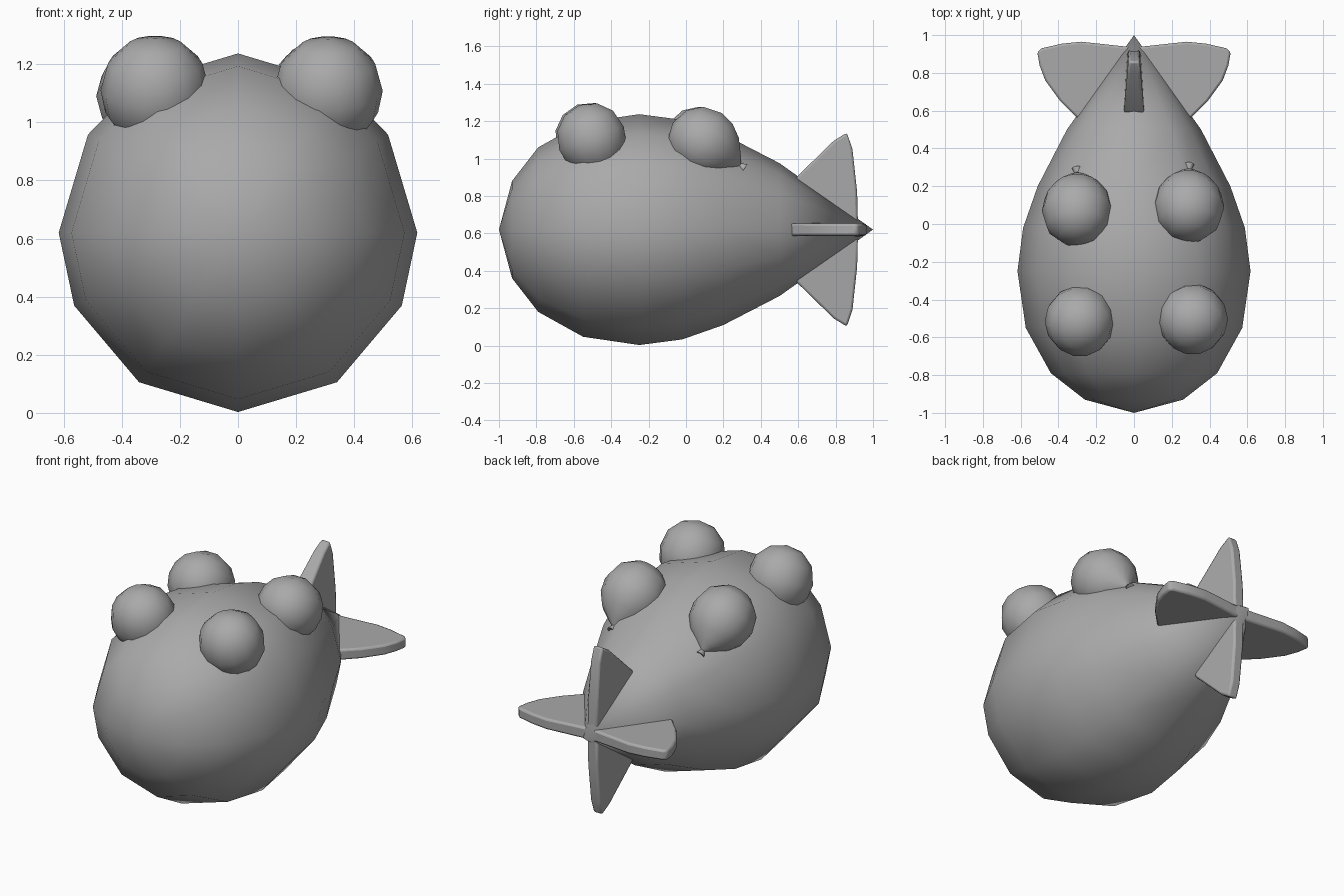
import bpy, bmesh, math
from mathutils import Vector

old = bpy.data.objects.get("Cube")
if old:
    bpy.data.objects.remove(old)

GREY = (0.4, 0.4, 0.4, 1)
mat = bpy.data.materials.new("plain grey")
mat.use_nodes = True
mat.diffuse_color = GREY
mat.node_tree.nodes["Principled BSDF"].inputs["Base Color"].default_value = GREY
AXIS_Z = 0.62


def finish(bm, name, angle):
    bmesh.ops.recalc_face_normals(bm, faces=bm.faces)
    mesh = bpy.data.meshes.new(name)
    bm.to_mesh(mesh)
    bm.free()
    mesh.materials.append(mat)
    obj = bpy.data.objects.new(name, mesh)
    bpy.context.collection.objects.link(obj)
    bpy.ops.object.select_all(action='DESELECT')
    obj.select_set(True)
    bpy.context.view_layer.objects.active = obj
    bpy.ops.object.shade_smooth_by_angle(angle=math.radians(angle))
    return obj


def lathe(name, profile, angles, centre, axis, angle):
    """Revolve (distance, radius) pairs about an axis through centre."""
    axis = Vector(axis).normalized()
    side = Vector((1, 0, 0))
    up = side.cross(axis)
    centre = Vector(centre)
    bm = bmesh.new()
    rings = []
    for t, r in profile:
        if r == 0:
            rings.append([bm.verts.new(centre + axis * t)] * len(angles))
        else:
            rings.append([bm.verts.new(centre + axis * t + r * (
                side * math.cos(a) - up * math.sin(a))) for a in angles])
    for a, b in zip(rings, rings[1:]):
        for i in range(len(angles)):
            j = (i + 1) % len(angles)
            corners = list(dict.fromkeys((a[i], a[j], b[j], b[i])))
            bm.faces.new(corners)
    return finish(bm, name, angle)


# Pointed egg-shaped hull, with slightly uneven sides
half = [-90, -56.5, -33.2, 0, 24, 56.5]
sides = [math.radians(a) for a in half + [90] + [180 - a for a in reversed(half[1:])]]
hull_profile = [(-1, 0), (-0.93, 0.26), (-0.79, 0.44), (-0.55, 0.573),
                (-0.25, 0.617), (-0.02, 0.587), (0.2, 0.51), (0.5, 0.355), (1, 0)]
# the lathe's second direction points down, so flip the angles
hull_angles = [-a for a in sides]
up_sign = Vector((1, 0, 0)).cross(Vector((0, 1, 0))).z
if up_sign < 0:
    hull_angles = sides
lathe("hull", hull_profile, [-a for a in hull_angles], (0, 0, AXIS_Z), (0, 1, 0), 80)

# Four balloon-shaped domes with tied ends
dome_profile = [(-0.19, 0), (-0.165, 0.095), (-0.1, 0.162), (0, 0.188), (0.08, 0.172),
                (0.15, 0.125), (0.21, 0.05), (0.235, 0.014), (0.265, 0.028), (0.258, 0)]
dome_angles = [i * math.tau / 14 for i in range(14)]
for name, centre, axis in (
        ("front_right_balloon", (-0.285, -0.515, 1.11), (0, 0.35, -0.95)),
        ("front_left_balloon", (0.31, -0.505, 1.108), (0, 0.35, -0.95)),
        ("rear_right_balloon", (-0.3, 0.07, 1.09), (0, 0.84, -0.54)),
        ("rear_left_balloon", (0.29, 0.09, 1.09), (0, 0.84, -0.54))):
    lathe(name, dome_profile, dome_angles, centre, axis, 60)


def fin(name, outline, direction, front, back):
    """Plate in the plane of the y axis and direction, thinning to the rear."""
    direction = Vector(direction)
    across = direction.cross(Vector((0, 1, 0)))
    y0 = outline[0][0]
    layers = []
    bm = bmesh.new()
    for s in (-1, 1):
        layer = []
        for y, r in outline:
            k = min(1, max(0, (y - y0) / 0.25))
            thick = (front + (back - front) * k) * (1 - 0.25 * r)
            layer.append(bm.verts.new(Vector((0, y, AXIS_Z)) + direction * r + across * thick * s))
        layers.append(layer)
    a, b = layers
    bm.faces.new(a)
    bm.faces.new(b[::-1])
    for i in range(len(a)):
        j = (i + 1) % len(a)
        bm.faces.new((a[j], a[i], b[i], b[j]))
    obj = finish(bm, name, 35)
    mod = obj.modifiers.new("soft_edges", 'BEVEL')
    mod.width = 0.012
    mod.segments = 2


# Upright fins are angular, level fins are rounder
upright = [(0.59, 0.0), (0.59, 0.28), (0.79, 0.475), (0.86, 0.518),
           (0.89, 0.43), (0.915, 0.2), (0.92, 0.0)]
level = [(0.56, 0.0), (0.56, 0.3), (0.65, 0.39), (0.76, 0.47), (0.84, 0.5),
         (0.91, 0.512), (0.93, 0.49), (0.955, 0.38), (0.965, 0.28), (0.94, 0.05), (0.94, 0.0)]
for s, word in ((1, "upper"), (-1, "lower")):
    fin(word + "_fin", upright, (0, 0, s), 0.058, 0.035)
for s, word in ((1, "left"), (-1, "right")):
    fin(word + "_fin", level, (s, 0, 0), 0.036, 0.036)
